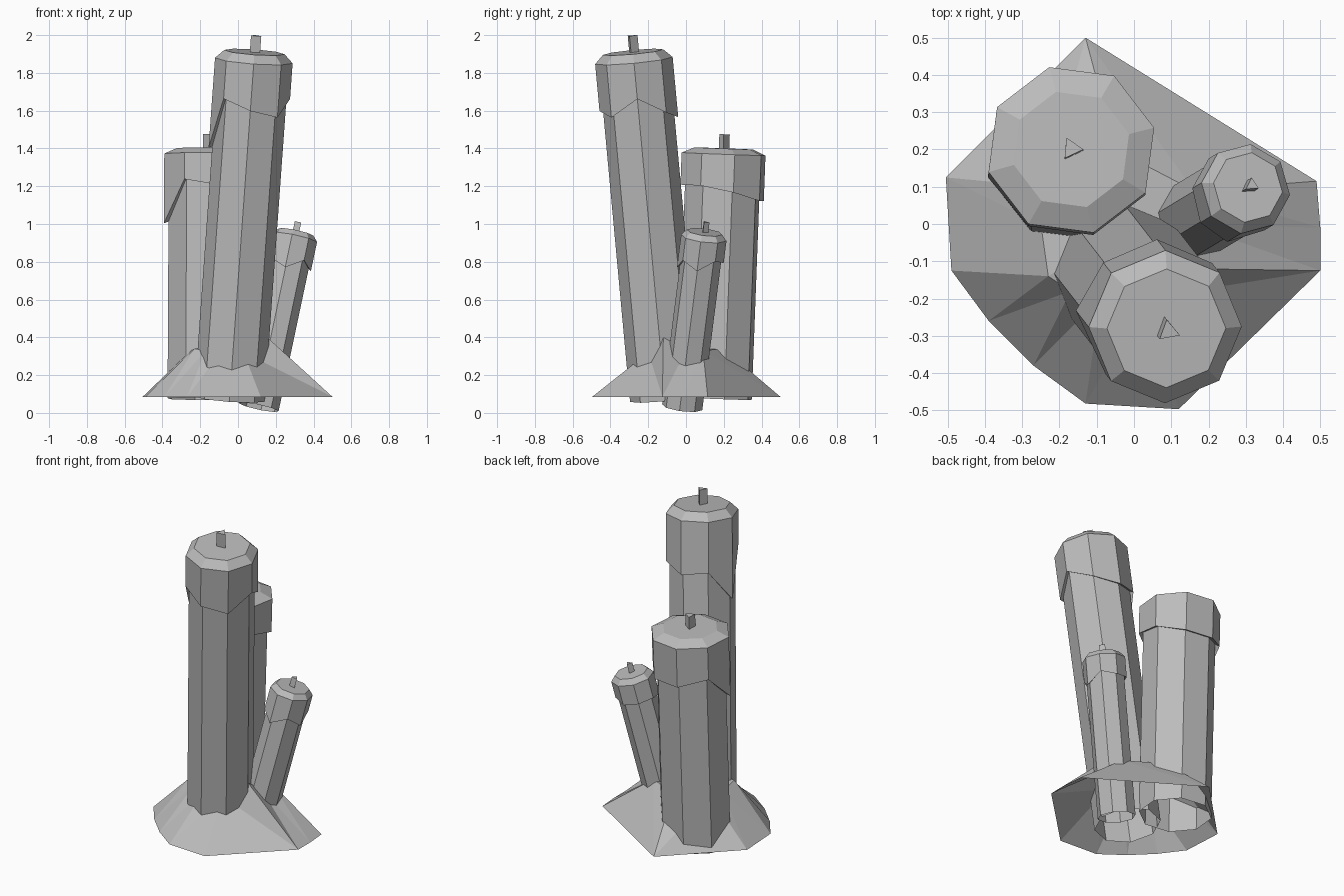
import bpy, bmesh
from math import cos, sin, radians
from mathutils import Vector, Matrix

cube = bpy.data.objects.get("Cube")
if cube:
    bpy.data.objects.remove(cube, do_unlink=True)

wax = bpy.data.materials.new("grey_wax")
wax.use_nodes = True
grey = (0.5, 0.5, 0.5, 1)
wax.diffuse_color = grey
wax.node_tree.nodes["Principled BSDF"].inputs["Base Color"].default_value = grey


def finish(name, bm, matrix=Matrix()):
    bmesh.ops.recalc_face_normals(bm, faces=bm.faces)
    mesh = bpy.data.meshes.new(name)
    bm.to_mesh(mesh)
    bm.free()
    mesh.materials.append(wax)
    obj = bpy.data.objects.new(name, mesh)
    obj.matrix_world = matrix
    bpy.context.collection.objects.link(obj)
    return obj


def ring(bm, radius, heights, turn):
    n = len(heights)
    return [bm.verts.new((radius * cos(radians(turn + 360 * i / n)),
                          radius * sin(radians(turn + 360 * i / n)), z))
            for i, z in enumerate(heights)]


def bridge(bm, a, b):
    n = len(a)
    for i in range(n):
        j = (i + 1) % n
        bm.faces.new((a[i], a[j], b[j], b[i]))


def candle(name, foot, top, body_r, cap_r, flat_r, bevel, turn, drips, wick_r, wick_h):
    foot, top = Vector(foot), Vector(top)
    axis = top - foot
    length = axis.length
    frame = Matrix.Translation(foot) @ Vector((0, 0, 1)).rotation_difference(axis).to_matrix().to_4x4()
    rim = length - bevel

    # Open-bottomed shaft
    bm = bmesh.new()
    bridge(bm, ring(bm, body_r, [0] * 8, turn), ring(bm, body_r, [rim] * 8, turn))
    finish(name + "_shaft", bm, frame)

    # Bevelled cap with melted, uneven lower edge
    bm = bmesh.new()
    flat = ring(bm, flat_r, [length] * 8, turn)
    edge = ring(bm, cap_r, [rim] * 8, turn)
    drip = ring(bm, cap_r, [rim - d for d in drips], turn)
    tuck = ring(bm, body_r, [rim - d + 0.01 for d in drips], turn)
    bm.faces.new(flat)
    for a, b in ((flat, edge), (edge, drip), (drip, tuck)):
        bridge(bm, a, b)
    finish(name + "_melted_cap", bm, frame)

    # Three-sided wick
    bm = bmesh.new()
    low = ring(bm, wick_r, [length - 0.02] * 3, turn + 100)
    high = ring(bm, wick_r, [length + wick_h] * 3, turn + 100)
    bridge(bm, low, high)
    bm.faces.new(high)
    finish(name + "_wick", bm, frame)


candle("tall_candle", (-0.045, -0.11, 0.075), (0.087, -0.28, 1.91), 0.187, 0.206, 0.16,
       0.045, 0, (0.19, 0.28, 0.32, 0.3, 0.48, 0.2, 0.25, 0.28), 0.032, 0.088)
candle("medium_candle", (-0.175, 0.15, 0.075), (-0.168, 0.2, 1.4), 0.205, 0.23, 0.16,
       0.03, 15, (0.2, 0.24, 0.24, 0.2, 0.37, 0.14, 0.17, 0.17), 0.032, 0.075)
candle("small_candle", (0.11, -0.02, 0.03), (0.306, 0.098, 0.957), 0.108, 0.122, 0.095,
       0.03, -7, (0.16, 0.1, 0.12, 0.12, 0.12, 0.14, 0.18, 0.12), 0.02, 0.055)

# Pooled wax mound, open underneath
outline = [(0.5, -0.01), (0.49, 0.115), (-0.13, 0.5), (-0.505, 0.125), (-0.49, -0.125),
           (-0.39, -0.26), (-0.27, -0.38), (-0.13, -0.482), (0.12, -0.497), (0.5, -0.125)]
crest = [(0.15, 0, 0.33), (0.16, 0.09, 0.33), (-0.05, 0.2, 0.34), (-0.24, 0.1, 0.34),
         (-0.25, 0, 0.33), (-0.23, -0.14, 0.34), (-0.17, -0.18, 0.33), (-0.09, -0.2, 0.32),
         (0.03, -0.2, 0.32), (0.155, -0.12, 0.4)]
bm = bmesh.new()
low = [bm.verts.new((x, y, 0.085)) for x, y in outline]
high = [bm.verts.new(p) for p in crest]
centre = bm.verts.new((0, 0, 0.34))
bridge(bm, low, high)
for i, v in enumerate(high):
    bm.faces.new((v, high[(i + 1) % len(high)], centre))
bmesh.ops.triangulate(bm, faces=bm.faces)
finish("wax_mound", bm)
